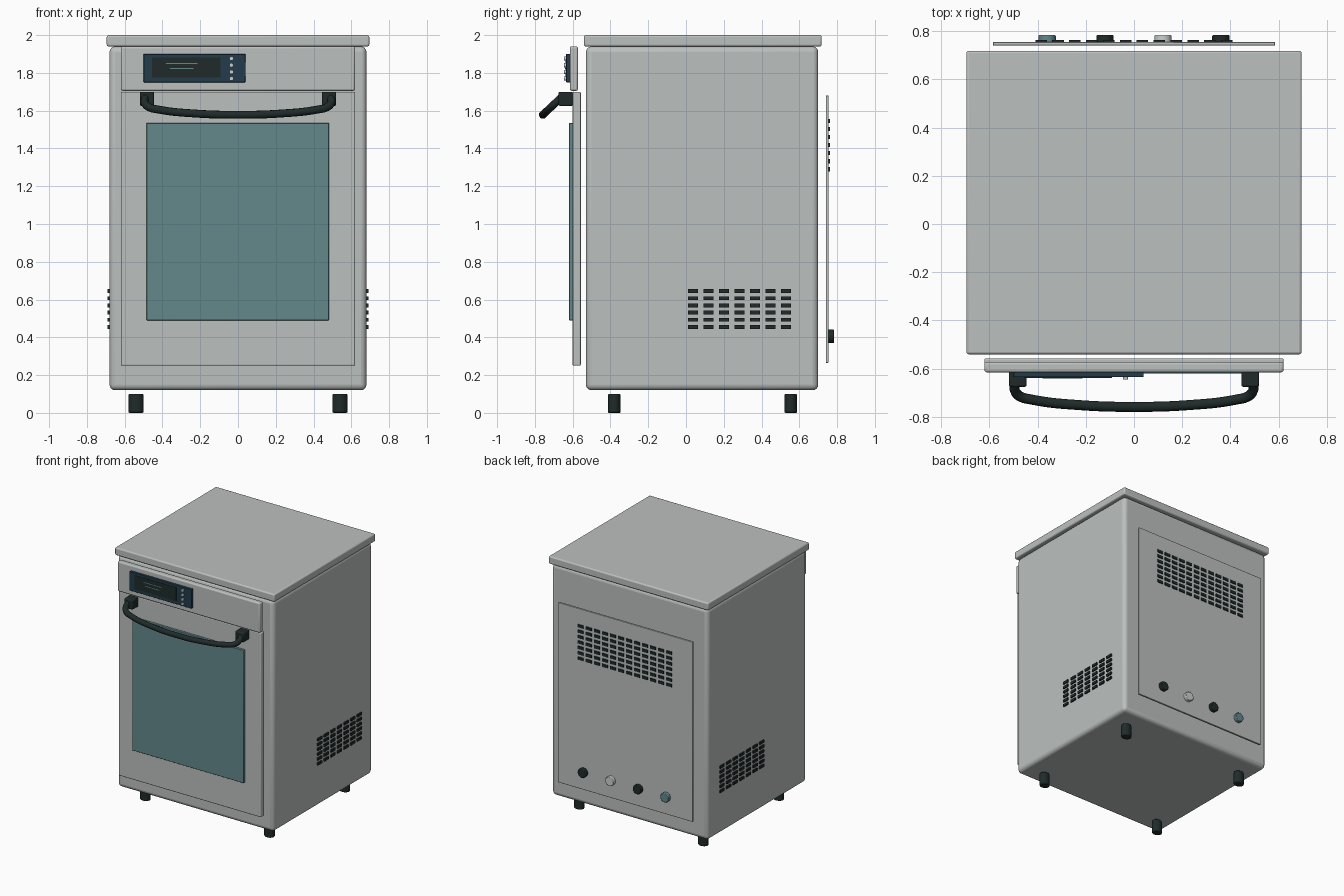
import bpy, bmesh, math
from mathutils import Matrix, Vector

cube = bpy.data.objects.get("Cube")
if cube:
    bpy.data.objects.remove(cube, do_unlink=True)


def material(name, rgb):
    m = bpy.data.materials.new(name)
    m.use_nodes = True
    m.diffuse_color = (*rgb, 1)
    m.node_tree.nodes["Principled BSDF"].inputs["Base Color"].default_value = (*rgb, 1)
    return m


STEEL = material("brushed grey", (0.50, 0.53, 0.52))
GLASS = material("teal glass", (0.125, 0.25, 0.26))
BLACK = material("dark charcoal", (0.014, 0.024, 0.023))
NAVY = material("navy", (0.016, 0.045, 0.07))
PALE = material("pale grey", (0.60, 0.64, 0.62))


def finish(name, bm, mat, bevel=0.0, segments=3):
    mesh = bpy.data.meshes.new(name)
    bm.to_mesh(mesh)
    bm.free()
    mesh.materials.append(mat)
    ob = bpy.data.objects.new(name, mesh)
    bpy.context.collection.objects.link(ob)
    if bevel:
        mod = ob.modifiers.new("rounded edges", "BEVEL")
        mod.width, mod.segments = bevel, segments
        mod.limit_method = "ANGLE"
    bpy.ops.object.select_all(action="DESELECT")
    ob.select_set(True)
    bpy.context.view_layer.objects.active = ob
    bpy.ops.object.shade_smooth_by_angle(angle=math.radians(40))
    return ob


def add_box(bm, lo, hi):
    lo, hi = Vector(lo), Vector(hi)
    mat = Matrix.Translation((lo + hi) / 2) @ Matrix.Diagonal((*(hi - lo), 1))
    bmesh.ops.create_cube(bm, size=1, matrix=mat)


def box(name, lo, hi, mat, bevel=0.0, segments=3):
    bm = bmesh.new()
    add_box(bm, lo, hi)
    return finish(name, bm, mat, bevel, segments)


def cylinder(name, centre, radius, depth, mat, along_y=False, squash=1.0, bevel=0.0):
    bm = bmesh.new()
    m = Matrix.Translation(centre)
    if along_y:
        m = m @ Matrix.Rotation(math.pi / 2, 4, "X")
    m = m @ Matrix.Diagonal((1, squash, 1, 1))
    bmesh.ops.create_cone(bm, cap_ends=True, segments=24, radius1=radius,
                          radius2=radius, depth=depth, matrix=m)
    return finish(name, bm, mat, bevel, 2)


def spread(start, end, count):
    return [start + (end - start) * i / (count - 1) for i in range(count)]


# Cabinet and worktop
box("cabinet", (-0.68, -0.53, 0.12), (0.68, 0.70, 1.94), STEEL, 0.03, 4)
box("worktop", (-0.695, -0.54, 1.94), (0.695, 0.718, 2.0), STEEL, 0.01)

# Front door, glass window and control fascia
box("door", (-0.62, -0.60, 0.25), (0.62, -0.557, 1.70), STEEL, 0.006)
box("door_window", (-0.485, -0.62, 0.49), (0.482, -0.598, 1.535), GLASS, 0.004, 2)
box("control_fascia", (-0.62, -0.615, 1.705), (0.62, -0.572, 1.94), STEEL, 0.01)

# Display with screen, text bars and buttons
box("display_frame", (-0.50, -0.635, 1.75), (0.04, -0.613, 1.90), NAVY, 0.003, 2)
box("display_screen", (-0.455, -0.638, 1.775), (-0.092, -0.633, 1.882), BLACK)
for i, (half, z) in enumerate([(0.083, 1.85), (0.062, 1.823)]):
    box(f"display_bar_{i + 1}", (-0.297 - half, -0.640, z - 0.003),
        (-0.297 + half, -0.637, z + 0.003), GLASS)
for i, z in enumerate(spread(1.77, 1.876, 4)):
    cylinder(f"button_{i + 1}", (-0.035, -0.639, z), 0.011, 0.012, PALE, True)

# Door handle: two mounts and a swept bar hanging forward and down
for side, s in (("left", 1), ("right", -1)):
    x = 0.482 * s
    box(f"handle_mount_{side}", (x - 0.037, -0.675, 1.625),
        (x + 0.037, -0.599, 1.70), BLACK, 0.008)
half_path = [(0.492, 0.0), (0.494, 0.3), (0.475, 0.54), (0.42, 0.70), (0.22, 0.93)]
path = [(-x, d) for x, d in half_path] + [(0, 1.0)] + half_path[::-1]
curve = bpy.data.curves.new("handle_path", "CURVE")
curve.dimensions = "3D"
curve.bevel_depth = 0.021
curve.bevel_resolution = 3
curve.use_fill_caps = True
spline = curve.splines.new("BEZIER")
spline.bezier_points.add(len(path) - 1)
for p, (x, d) in zip(spline.bezier_points, path):
    p.co = (x, -0.66 - 0.098 * d, 1.67 - 0.092 * d)
    p.handle_left_type = p.handle_right_type = "AUTO"
curve.materials.append(BLACK)
bar = bpy.data.objects.new("handle_bar", curve)
bpy.context.collection.objects.link(bar)

# Feet
for side, x in (("left", 0.54), ("right", -0.54)):
    for end, y in (("front", -0.38), ("back", 0.555)):
        cylinder(f"foot_{end}_{side}", (x, y, 0.05), 0.04, 0.10, BLACK,
                 squash=0.84, bevel=0.006)

# Side vents
for side, s in (("left", 1), ("right", -1)):
    bm = bmesh.new()
    for y in spread(0.037, 0.53, 7):
        for z in spread(0.455, 0.645, 6):
            add_box(bm, (s * 0.684 - 0.006, y - 0.026, z - 0.01),
                    (s * 0.684 + 0.006, y + 0.026, z + 0.01))
    finish(f"side_vents_{side}", bm, BLACK)

# Back panel with vents and connector knobs
box("back_panel", (-0.585, 0.74, 0.265), (0.585, 0.755, 1.68), STEEL, 0.003, 2)
bm = bmesh.new()
for x in spread(-0.385, 0.385, 12):
    for z in spread(1.29, 1.545, 7):
        add_box(bm, (x - 0.024, 0.75, z - 0.011), (x + 0.024, 0.762, z + 0.011))
finish("back_vents", bm, BLACK)
for i, (x, mat) in enumerate(zip(spread(-0.36, 0.36, 4), (GLASS, BLACK, PALE, BLACK))):
    cylinder(f"back_knob_{i + 1}", (x, 0.768, 0.405), 0.036, 0.03, mat, True, bevel=0.004)
